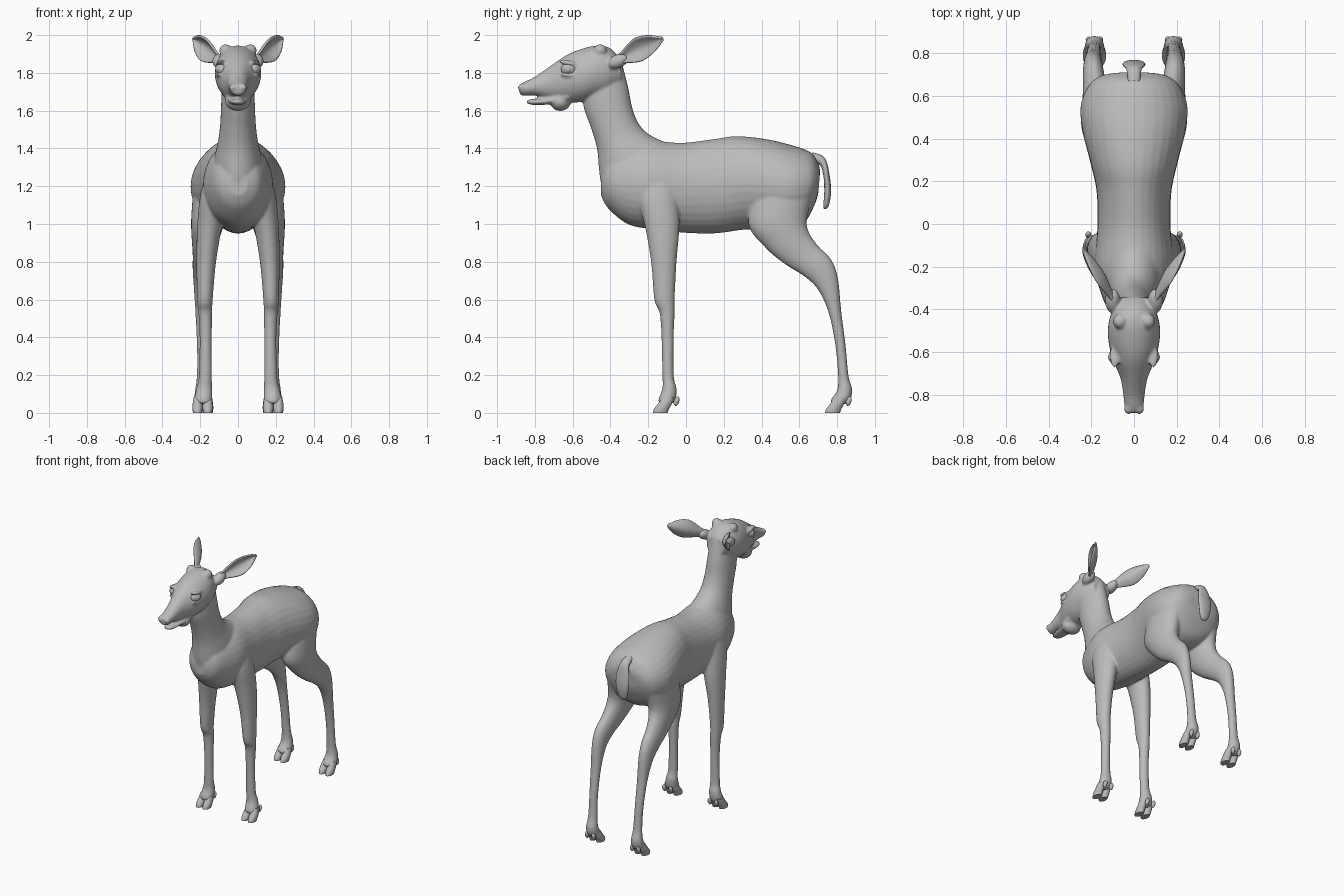
import bpy
import bmesh
import math
from mathutils import Vector, Matrix

if "Cube" in bpy.data.objects:
    bpy.data.objects.remove(bpy.data.objects["Cube"])


def make_material(name, colour):
    mat = bpy.data.materials.new(name)
    mat.use_nodes = True
    mat.diffuse_color = (*colour, 1)
    mat.node_tree.nodes["Principled BSDF"].inputs["Base Color"].default_value = (*colour, 1)
    return mat


coat_grey = make_material("coat grey", (0.5, 0.5, 0.5))


def catmull(points, steps):
    """Smooth curve through a list of equally long tuples."""
    pts = [Vector(p) for p in points]
    pts = [pts[0]] + pts + [pts[-1]]
    out = []
    for a, b, c, d in zip(pts, pts[1:], pts[2:], pts[3:]):
        for i in range(steps):
            t = i / steps
            out.append(b + (c - a) * t / 2 + (a * 2 - b * 5 + c * 4 - d) * t * t / 2
                       + (b * 3 - a - c * 3 + d) * t * t * t / 2)
    return out + [pts[-1]]


def loft(bm, sections, side=1, dx=0, dy=0, sides=32, steps=5):
    """Oval rings; each section: y, z of one edge, y, z of the other, half width, centre x."""
    part = bmesh.new()
    full = [tuple(s) + (0,) * (6 - len(s)) for s in sections]
    rings = []
    for y1, z1, y2, z2, width, cx in catmull(full, steps):
        ring = []
        for k in range(sides):
            a = math.tau * k / sides
            f = (1 + math.cos(a)) / 2
            ring.append(part.verts.new((side * (cx + dx + width * math.sin(a)),
                                        y1 + (y2 - y1) * f + dy, z1 + (z2 - z1) * f)))
        rings.append(ring)
    for r, s in zip(rings, rings[1:]):
        for k in range(sides):
            n = (k + 1) % sides
            part.faces.new((r[k], r[n], s[n], s[k]))
    part.faces.new(rings[0])
    part.faces.new(rings[-1])
    bmesh.ops.recalc_face_normals(part, faces=part.faces)
    merge(bm, part)


def merge(bm, part):
    mesh = bpy.data.meshes.new("part")
    part.to_mesh(mesh)
    part.free()
    bm.from_mesh(mesh)
    bpy.data.meshes.remove(mesh)


def ball(bm, centre, radii, tilt=0):
    matrix = (Matrix.Translation(centre) @ Matrix.Rotation(tilt, 4, "X")
              @ Matrix.Diagonal((*radii, 1)))
    bmesh.ops.create_uvsphere(bm, u_segments=24, v_segments=16, radius=1, matrix=matrix)


def finish(bm, name, smooth=True):
    mesh = bpy.data.meshes.new(name)
    bm.to_mesh(mesh)
    bm.free()
    mesh.materials.append(coat_grey)
    obj = bpy.data.objects.new(name, mesh)
    bpy.context.collection.objects.link(obj)
    if smooth:
        bpy.ops.object.select_all(action="DESELECT")
        obj.select_set(True)
        bpy.context.view_layer.objects.active = obj
        bpy.ops.object.shade_smooth_by_angle(angle=math.radians(50))
    return obj


torso = [(-.45, 1.27, -.45, 1.15, .05), (-.41, 1.36, -.41, 1.08, .115),
         (-.31, 1.42, -.31, 1, .16), (-.19, 1.44, -.2, .975, .185),
         (-.02, 1.43, -.03, .955, .172), (.15, 1.45, .15, .95, .175),
         (.27, 1.465, .31, .97, .205), (.42, 1.45, .44, .97, .24),
         (.55, 1.42, .55, .97, .25), (.66, 1.38, .63, 1.01, .215),
         (.7, 1.32, .68, 1.1, .16), (.71, 1.28, .7, 1.16, .1)]
neck = [(-.34, 1.86, -.55, 1.7, .08), (-.305, 1.72, -.54, 1.61, .088),
        (-.28, 1.6, -.5, 1.5, .093), (-.235, 1.51, -.47, 1.39, .103),
        (-.15, 1.45, -.455, 1.24, .125), (0, 1.4, -.42, 1.1, .14)]
head = [(-.883, 1.735, -.883, 1.7, .025), (-.86, 1.75, -.87, 1.68, .043),
        (-.8, 1.78, -.8, 1.68, .05), (-.72, 1.835, -.72, 1.66, .064),
        (-.64, 1.89, -.64, 1.645, .097), (-.56, 1.925, -.56, 1.645, .118),
        (-.47, 1.945, -.5, 1.66, .122), (-.4, 1.93, -.42, 1.68, .105),
        (-.345, 1.87, -.34, 1.74, .07)]
jaw = [(-.845, 1.655, -.845, 1.64, .018), (-.81, 1.662, -.81, 1.63, .038),
       (-.73, 1.67, -.73, 1.632, .05), (-.62, 1.72, -.62, 1.64, .075)]
front_leg = [(-.25, 1.3, -.05, 1.3, .06, .1), (-.26, 1.15, -.04, 1.15, .075, .125),
             (-.22, 1, -.035, .98, .066, .15), (-.185, .8, -.05, .8, .052, .168),
             (-.168, .6, -.06, .6, .041, .175), (-.14, .53, -.06, .53, .037, .173),
             (-.13, .4, -.065, .4, .032, .171), (-.125, .2, -.065, .2, .034, .173),
             (-.125, .13, -.05, .13, .042, .178), (-.145, .075, -.055, .07, .047, .183),
             (-.145, .05, -.08, .045, .04, .183)]
hind_leg = [(.36, 1.2, .69, 1.22, .085, .15), (.33, 1, .645, 1.05, .088, .16),
            (.42, .875, .645, .97, .073, .172), (.52, .79, .695, .89, .058, .182),
            (.63, .72, .77, .81, .05, .19), (.7, .65, .805, .71, .043, .192),
            (.755, .53, .822, .54, .036, .19), (.79, .36, .845, .36, .031, .187),
            (.805, .2, .86, .2, .033, .185), (.8, .12, .88, .125, .042, .185),
            (.77, .075, .87, .07, .047, .185), (.765, .05, .84, .045, .04, .185)]
hoof = [(.737, 0, .815, 0, .024), (.742, .02, .822, .02, .027),
        (.765, .05, .838, .05, .026), (.79, .085, .85, .085, .02)]
tail = [(.66, 1.33, .67, 1.38, .03), (.71, 1.31, .735, 1.35, .035),
        (.728, 1.25, .76, 1.26, .052), (.732, 1.17, .768, 1.17, .05),
        (.727, 1.1, .757, 1.1, .032), (.73, 1.08, .742, 1.08, .01)]

# Body: overlapping forms fused into one smooth skin
body = bmesh.new()
for form in (torso, neck, head, jaw):
    loft(body, form)
ball(body, (0, -.665, 1.648), (.068, .055, .05))
for side in (1, -1):
    loft(body, front_leg, side)
    loft(body, hind_leg, side)
    # Horn buds, nostril wings, brow and lower eyelid
    ball(body, (side * .065, -.455, 1.918), (.034, .036, .034))
    ball(body, (side * .026, -.865, 1.722), (.022, .025, .022))
    ball(body, (side * .09, -.615, 1.85), (.024, .06, .014), -.2)
    ball(body, (side * .096, -.615, 1.788), (.02, .05, .012), -.1)
    # Ear roots
    ball(body, (side * .1, -.36, 1.862), (.036, .06, .036), .4)
body_obj = finish(body, "body", smooth=False)
remesh = body_obj.modifiers.new("fuse", "REMESH")
remesh.mode = "VOXEL"
remesh.voxel_size = .007
remesh.use_smooth_shade = True
relax = body_obj.modifiers.new("relax", "SMOOTH")
relax.factor = .5
relax.iterations = 8

tail_bm = bmesh.new()
loft(tail_bm, tail)
finish(tail_bm, "tail")

for side, label in ((1, "left"), (-1, "right")):
    # Cloven hooves with dew claws
    for leg, shift, cx in (("front", -.912, .187), ("hind", 0, .185)):
        foot = bmesh.new()
        for toe in (-.027, .027):
            loft(foot, hoof, side, cx + toe, shift, 20, 3)
            ball(foot, (side * (cx + toe), .862 + shift, .062), (.014, .014, .026), -.3)
        finish(foot, f"{label}_{leg}_hoof")

    # Eyeball with a raised pupil disc
    eye = bmesh.new()
    ball(eye, (side * .084, -.62, 1.82), (.034, .042, .034))
    ball(eye, (side * .104, -.623, 1.82), (.017, .022, .022))
    finish(eye, f"{label}_eye")

    # Ear: cupped leaf, opening forwards and outwards
    root = Vector((.088, -.37, 1.862))
    tip = Vector((.24, -.122, 1.982))
    along = tip - root
    opening = Vector((along.y, -along.x, 0)).normalized()
    across = along.cross(opening).normalized()
    widths = [(.024,), (.03,), (.05,), (.064,), (.058,), (.038,), (.006,)]
    widths = [w[0] for w in catmull([(w[0], 0) for w in widths], 3)]
    ear = bmesh.new()
    rows = []
    for i, width in enumerate(widths):
        row = []
        for j in range(11):
            v = j / 5 - 1
            p = root + along * (i / (len(widths) - 1)) + across * (v * width)
            p += opening * (width * .75 * (v * v - .5))
            row.append(ear.verts.new((side * p.x, p.y, p.z)))
        rows.append(row)
    for r, s in zip(rows, rows[1:]):
        for j in range(10):
            ear.faces.new((r[j], r[j + 1], s[j + 1], s[j]))
    ear_obj = finish(ear, f"{label}_ear")
    thick = ear_obj.modifiers.new("thickness", "SOLIDIFY")
    thick.thickness = .014
    thick.offset = 0
    ear_obj.modifiers.new("rounding", "SUBSURF").levels = 1
